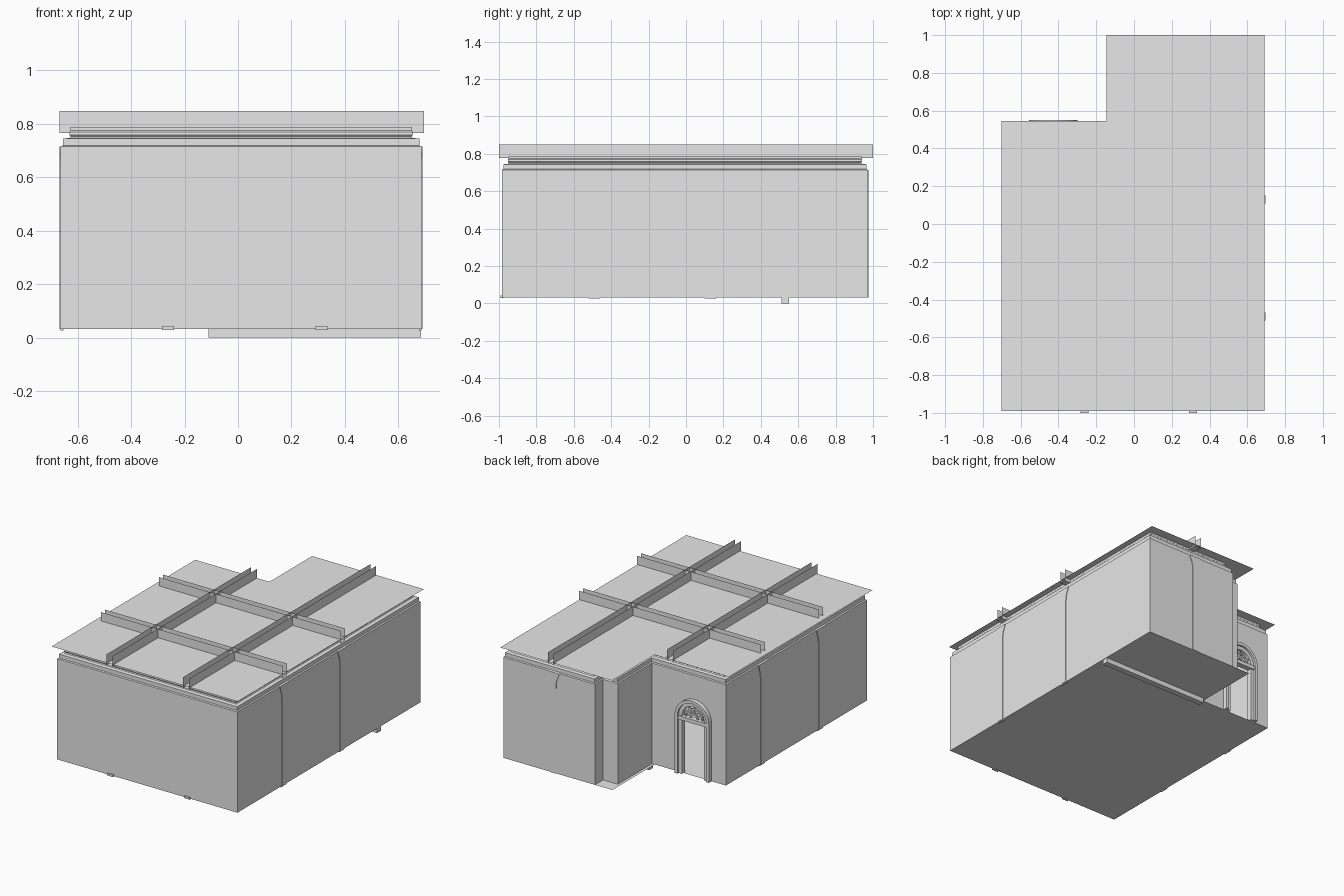
import bpy
import math
from mathutils import Vector

cube = bpy.data.objects.get("Cube")
if cube:
    bpy.data.objects.remove(cube, do_unlink=True)

grey = bpy.data.materials.new("plain grey")
grey.use_nodes = True
COLOUR = (0.8, 0.8, 0.8, 1)
grey.diffuse_color = COLOUR
grey.node_tree.nodes["Principled BSDF"].inputs["Base Color"].default_value = COLOUR


def add_mesh(name, verts, faces):
    mesh = bpy.data.meshes.new(name)
    mesh.from_pydata([tuple(v) for v in verts], [], faces)
    mesh.update()
    mesh.materials.append(grey)
    obj = bpy.data.objects.new(name, mesh)
    bpy.context.collection.objects.link(obj)
    return obj


def box(name, lo, hi):
    verts = [(x, y, z) for z in (lo[2], hi[2]) for y in (lo[1], hi[1]) for x in (lo[0], hi[0])]
    faces = [(0, 2, 3, 1), (4, 5, 7, 6), (0, 1, 5, 4), (2, 6, 7, 3), (0, 4, 6, 2), (1, 3, 7, 5)]
    return add_mesh(name, verts, faces)


def sheet(name, outline, z):
    return add_mesh(name, [(x, y, z) for x, y in outline], [list(range(len(outline)))])


def inset(outline, d):
    """Move a right-angled, counter-clockwise outline inward by d."""
    pts = [Vector(p) for p in outline]
    result = []
    for i, p in enumerate(pts):
        a = (p - pts[i - 1]).normalized()
        b = (pts[(i + 1) % len(pts)] - p).normalized()
        result.append(p + d * Vector((-a.y - b.y, a.x + b.x)))
    return result


def sweep(name, outline, profile):
    """Carry an (inset, height) profile around a closed outline."""
    n = len(outline)
    verts = [(p.x, p.y, z) for d, z in profile for p in inset(outline, d)]
    faces = [(r * n + i, r * n + (i + 1) % n, (r + 1) * n + (i + 1) % n, (r + 1) * n + i)
             for r in range(len(profile) - 1) for i in range(n)]
    return add_mesh(name, verts, faces)


LEFT, RIGHT, FRONT, BACK = -0.663, 0.686, -0.985, 0.973
NOTCH_X, NOTCH_Y = -0.11, 0.52
STEP_X, STEP_Y = 0.0, 0.885
FLOOR, WALL_TOP, CEILING = 0.033, 0.714, 0.788

plan = [(LEFT, FRONT), (RIGHT, FRONT), (RIGHT, BACK), (STEP_X, BACK), (STEP_X, STEP_Y),
        (NOTCH_X, STEP_Y), (NOTCH_X, NOTCH_Y), (LEFT, NOTCH_Y)]

# Walls: thin sheets, leaving out the side that holds the doorway
n = len(plan)
wall_verts = [(x, y, z) for z in (FLOOR, WALL_TOP) for x, y in plan]
add_mesh("walls", wall_verts,
         [(i, (i + 1) % n, n + (i + 1) % n, n + i) for i in range(n) if i != n - 2])

# Wall with an arched doorway
DOOR_X, DOOR_R, SPRING = -0.428, 0.095, 0.425


def arch(radius, steps=20):
    return [(DOOR_X + radius * math.cos(math.pi * i / steps),
             SPRING + radius * math.sin(math.pi * i / steps)) for i in range(steps + 1)]


def opening(radius):
    return [(DOOR_X + radius, FLOOR)] + arch(radius) + [(DOOR_X - radius, FLOOR)]


hole = opening(DOOR_R)
wall_outline = [(NOTCH_X, FLOOR)] + hole + [(LEFT, FLOOR), (LEFT, WALL_TOP), (NOTCH_X, WALL_TOP)]
add_mesh("door_wall", [(x, NOTCH_Y, z) for x, z in wall_outline],
         [list(range(len(wall_outline)))])


def band(name, inner, outer, y0, y1):
    """A solid strip between two matching outlines in the door wall."""
    m = len(inner)
    verts = [(x, y, z) for y in (y0, y1) for line in (inner, outer) for x, z in line]
    faces = []
    for i in range(m - 1):
        for a, b in ((0, 1), (1, 3), (3, 2), (2, 0)):
            faces.append((a * m + i, a * m + i + 1, b * m + i + 1, b * m + i))
    for i in (0, m - 1):
        faces.append((i, m + i, 3 * m + i, 2 * m + i))
    return add_mesh(name, verts, faces)


# Door frame, its raised outer moulding, transom and fanlight
band("door_frame", opening(DOOR_R - 0.012), opening(0.115), NOTCH_Y - 0.015, NOTCH_Y + 0.016)
band("door_moulding", opening(0.108), opening(0.128), NOTCH_Y, NOTCH_Y + 0.03)
box("transom", (DOOR_X - 0.115, NOTCH_Y - 0.012, SPRING - 0.025),
    (DOOR_X + 0.115, NOTCH_Y + 0.025, SPRING))
for k, r in enumerate((0.022, 0.058)):
    band(f"fanlight_ring_{k + 1}", arch(r), arch(r + 0.009), NOTCH_Y - 0.005, NOTCH_Y + 0.008)
for k in range(1, 6):
    ang = math.pi * k / 6
    c, s = math.cos(ang), math.sin(ang)
    ends = [(DOOR_X + c * r, SPRING + s * r) for r in (0.025, 0.092)]
    w = 0.005
    band(f"fanlight_bar_{k}", [(x - s * w, z + c * w) for x, z in ends],
         [(x + s * w, z - c * w) for x, z in ends], NOTCH_Y - 0.005, NOTCH_Y + 0.008)

# Floor fills the stepped corner; a sill runs beneath it
sheet("floor", [(LEFT, FRONT), (RIGHT, FRONT), (RIGHT, BACK), (-0.13, BACK),
                (-0.13, NOTCH_Y), (LEFT, NOTCH_Y)], FLOOR)
box("sill", (NOTCH_X, 0.51, 0), (0.684, 0.55, FLOOR - 0.001))

# Stepped cornice
sweep("cornice", plan, [(0, WALL_TOP), (0.008, 0.718), (0.008, 0.744), (0.032, 0.747),
                        (0.037, 0.752), (0.032, 0.758), (0.032, 0.770), (0.036, 0.774),
                        (0.036, CEILING - 0.001)])

# Overhanging ceiling
sheet("ceiling", [(-0.702, -0.99), (0.691, -0.99), (0.691, 1.0), (-0.146, 1.0),
                  (-0.146, 0.545), (-0.702, 0.545)], CEILING)

# Ceiling beams: open-topped troughs in a grid
HALF = 0.022
BEAM_X, BEAM_Y = (-0.262, 0.312), (-0.49, 0.13)


def trough(name, along_x, pos, start, end, z0, z1):
    section = [(pos - HALF, z1), (pos - HALF, z0), (pos + HALF, z0), (pos + HALF, z1)]
    verts = [(t, p, z) if along_x else (p, t, z) for t in (start, end) for p, z in section]
    return add_mesh(name, verts, [(i, i + 1, i + 5, i + 4) for i in range(3)])


for k, (x, end) in enumerate(zip(BEAM_X, (0.545, 1.0))):
    trough(f"long_beam_{k + 1}", False, x, -1.0, end, 0.778, 0.850)
for k, y in enumerate(BEAM_Y):
    trough(f"cross_beam_{k + 1}", True, y, -0.667, 0.695, 0.766, 0.847)


# Slim pilasters with flared heads, in line with the beams
def pilaster(name, origin, along, out):
    side = [(HALF, FLOOR), (HALF, 0.60), (0.024, 0.64), (0.030, 0.67), (0.042, 0.695),
            (0.046, WALL_TOP)]
    outline = side + [(-u, z) for u, z in reversed(side)]
    m = len(outline)
    o, a, d = Vector(origin), Vector(along), Vector(out)
    verts = [o + a * u + d * depth + Vector((0, 0, z))
             for depth in (0, 0.004) for u, z in outline]
    faces = [list(range(m)), list(range(m, 2 * m))]
    faces += [(i, (i + 1) % m, m + (i + 1) % m, m + i) for i in range(m)]
    return add_mesh(name, verts, faces)


for k, y in enumerate(BEAM_Y):
    pilaster(f"left_pilaster_{k + 1}", (RIGHT, y, 0), (0, 1, 0), (1, 0, 0))
    pilaster(f"right_pilaster_{k + 1}", (LEFT, y, 0), (0, 1, 0), (-1, 0, 0))
    for x, side in ((RIGHT - 0.01, "left"), (LEFT, "right")):
        box(f"{side}_pilaster_foot_{k + 1}", (x, y - 0.03, FLOOR - 0.006),
            (x + 0.01, y + 0.03, FLOOR))
pilaster("back_pilaster", (BEAM_X[1], BACK, 0), (1, 0, 0), (0, 1, 0))
for k, x in enumerate(BEAM_X):
    box(f"front_pilaster_foot_{k + 1}", (x - HALF, FRONT - 0.008, FLOOR - 0.004),
        (x + HALF, FRONT + 0.01, FLOOR + 0.01))
